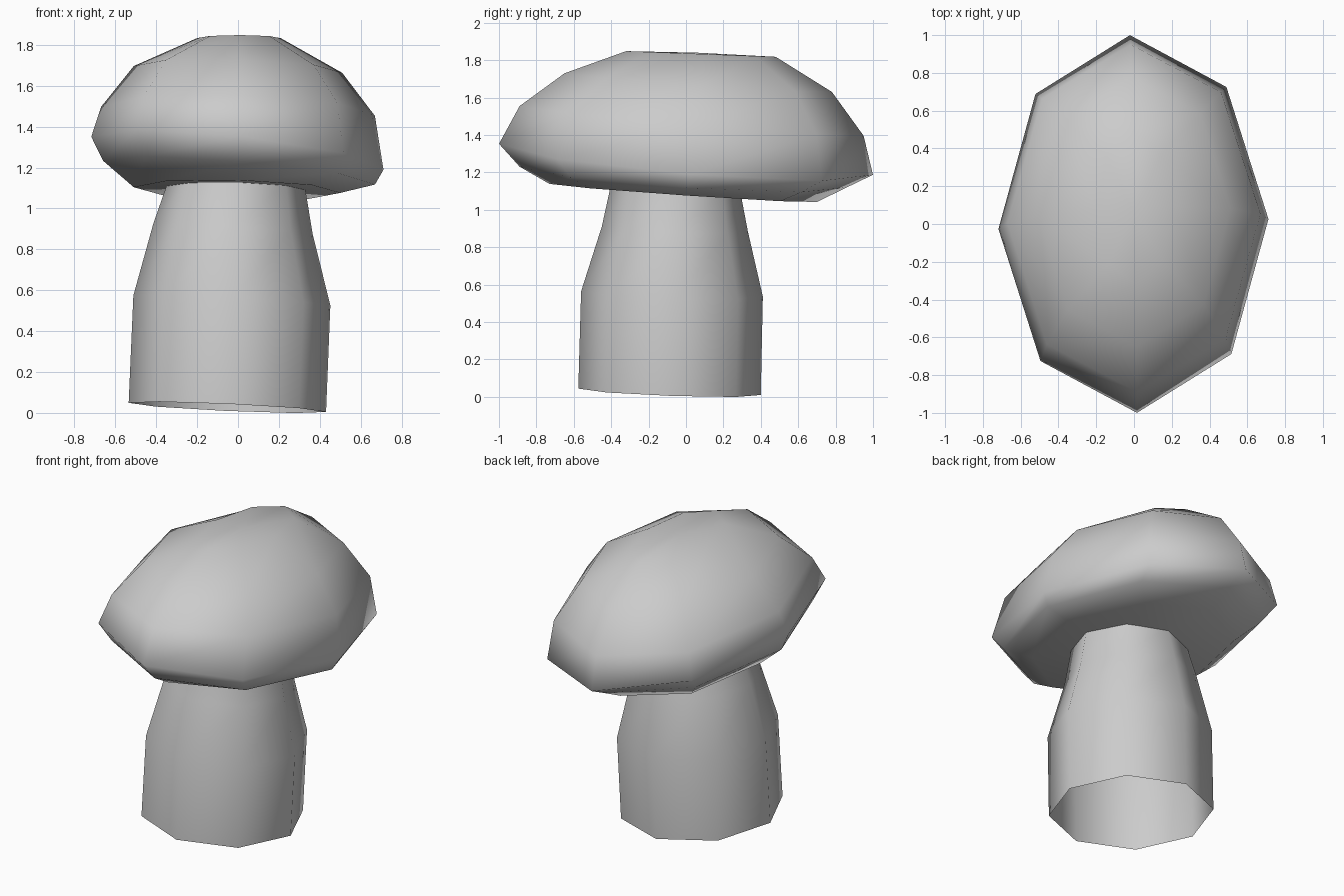
import bpy, bmesh
from math import cos, sin, radians

if "Cube" in bpy.data.objects:
    bpy.data.objects.remove(bpy.data.objects["Cube"])

SIDES = 8
TWIST = radians(1.5)


def lofted(name, rings, cap_start=None, cap_end=None):
    """Skin 8-sided elliptical rings: (cx, cy, cz, rx, ry, slope_x, slope_y)."""
    bm = bmesh.new()
    loops = []
    for cx, cy, cz, rx, ry, sx, sy in rings:
        loop = []
        for i in range(SIDES):
            a = TWIST + radians(360 / SIDES) * i
            dx, dy = rx * cos(a), ry * sin(a)
            loop.append(bm.verts.new((cx + dx, cy + dy, cz + sx * dx + sy * dy)))
        loops.append(loop)
    for lo, hi in zip(loops, loops[1:]):
        for i in range(SIDES):
            j = (i + 1) % SIDES
            bm.faces.new((lo[i], lo[j], hi[j], hi[i]))
    # optional closing fans
    for centre, loop, flip in ((cap_start, loops[0], True), (cap_end, loops[-1], False)):
        if centre:
            c = bm.verts.new(centre)
            for i in range(SIDES):
                a, b = loop[i], loop[(i + 1) % SIDES]
                bm.faces.new((b, a, c) if flip else (a, b, c))
    for f in bm.faces:
        f.smooth = True
    mesh = bpy.data.meshes.new(name)
    bm.to_mesh(mesh)
    bm.free()
    obj = bpy.data.objects.new(name, mesh)
    bpy.context.collection.objects.link(obj)
    return obj


# stem: leaning open tube, tapering into the cap
lofted("stem", [
    (-0.052, -0.088, 0.027, 0.483, 0.488, -0.045, -0.036),
    (-0.03, -0.075, 0.55, 0.482, 0.486, -0.05, -0.03),
    (-0.025, -0.06, 0.90, 0.39, 0.39, -0.06, -0.03),
    (-0.008, -0.055, 1.12, 0.335, 0.345, -0.03, -0.06),
])

# cap: oval, tilted dome with a rounded rim and flat underside
lofted("mushroom_cap", [
    (-0.005, -0.015, 1.09, 0.505, 0.715, -0.025, -0.068),
    (0.005, -0.015, 1.175, 0.665, 0.875, -0.085, -0.065),
    (-0.003, 0.0, 1.27, 0.715, 1.0, -0.11, -0.085),
    (0.0, 0.03, 1.475, 0.67, 0.92, -0.03, -0.087),
    (0.0, 0.065, 1.68, 0.51, 0.715, -0.03, -0.07),
    (0.005, 0.08, 1.833, 0.205, 0.40, 0.0, -0.038),
], cap_start=(0, -0.05, 1.115), cap_end=(0.0, 0.06, 1.84))
